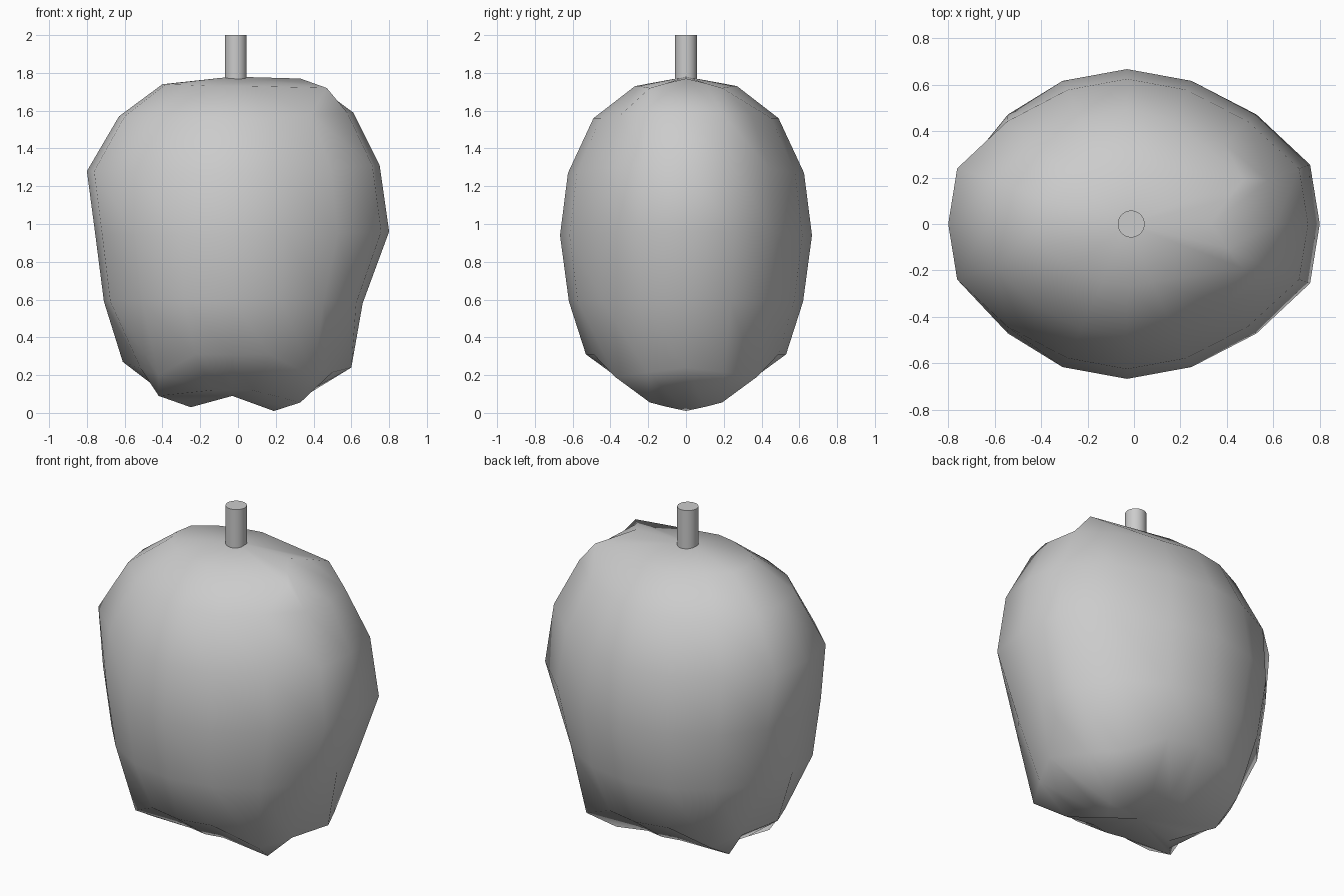
import bpy, bmesh, math

if "Cube" in bpy.data.objects:
    bpy.data.objects.remove(bpy.data.objects["Cube"])

SEG = 16
CX = -0.03
# ring: z, radius x, radius y, left tip (x, z), right tip (x, z)
RINGS = [
    (1.73, .28, .27, (-.40, 1.74), (.33, 1.77)),
    (1.56, .515, .49, (-.63, 1.57), (.61, 1.59)),
    (1.27, .67, .625, (-.80, 1.28), (.75, 1.31)),
    (.94, .725, .667, (-.755, .94), (.80, .96)),
    (.59, .67, .62, (-.71, .59), (.66, .58)),
    (.31, .515, .53, (-.61, .27), (.60, .24)),
    (.12, .28, .27, (-.25, .03), (.19, .01)),
]
# diagonal points (ring, side) pulled away from the even shape: x, z
DIAGONAL = {(0, 1): (.47, 1.72), (5, 1): (.40, .19), (5, -1): (-.42, .20),
            (6, 1): (.33, .055), (6, -1): (-.42, .09)}


def ring_point(i, k):
    z, rx, ry, left, right = RINGS[i]
    a = 2 * math.pi * k / SEG
    c = math.cos(a)
    side = 1 if c > 0 else -1
    tip = right if side > 0 else left
    step = min(k % 8, 8 - k % 8)          # 0 at the tips, 4 at front and back
    w = (1, 1, .6, 0, 0)[step]
    x = CX + c * rx * (1 - w) + w * (tip[0] - CX) * abs(c)
    zz = z + w * (tip[1] - z)
    if (i, side) in DIAGONAL:
        dx, dz = DIAGONAL[(i, side)]
        if step == 2:
            x, zz = dx, dz
        elif step == 1:
            x, zz = (dx + tip[0]) / 2, (dz + tip[1]) / 2
    elif step == 1:
        x = CX + (tip[0] - CX) * .95      # tips are blunt
    return (x, ry * math.sin(a), zz)


# fruit body: rings closed by a pole at each end
bm = bmesh.new()
loops = [[bm.verts.new(ring_point(i, k)) for k in range(SEG)] for i in range(len(RINGS))]
top = bm.verts.new((CX, 0, 1.78))
bottom = bm.verts.new((CX, 0, .09))
for k in range(SEG):
    n = (k + 1) % SEG
    bm.faces.new((top, loops[0][k], loops[0][n]))
    bm.faces.new((bottom, loops[-1][n], loops[-1][k]))
    for a, b in zip(loops, loops[1:]):
        bm.faces.new((a[k], b[k], b[n], a[n]))
bmesh.ops.recalc_face_normals(bm, faces=bm.faces)
for f in bm.faces:
    f.smooth = True
mesh = bpy.data.meshes.new("fruit_body")
bm.to_mesh(mesh)
bm.free()
body = bpy.data.objects.new("fruit_body", mesh)
bpy.context.collection.objects.link(body)

# stem
bpy.ops.mesh.primitive_cylinder_add(vertices=32, radius=.058, depth=.28, location=(-.012, 0, 1.86))
bpy.context.object.name = "stem"
bpy.ops.object.shade_smooth_by_angle(angle=math.radians(30))
